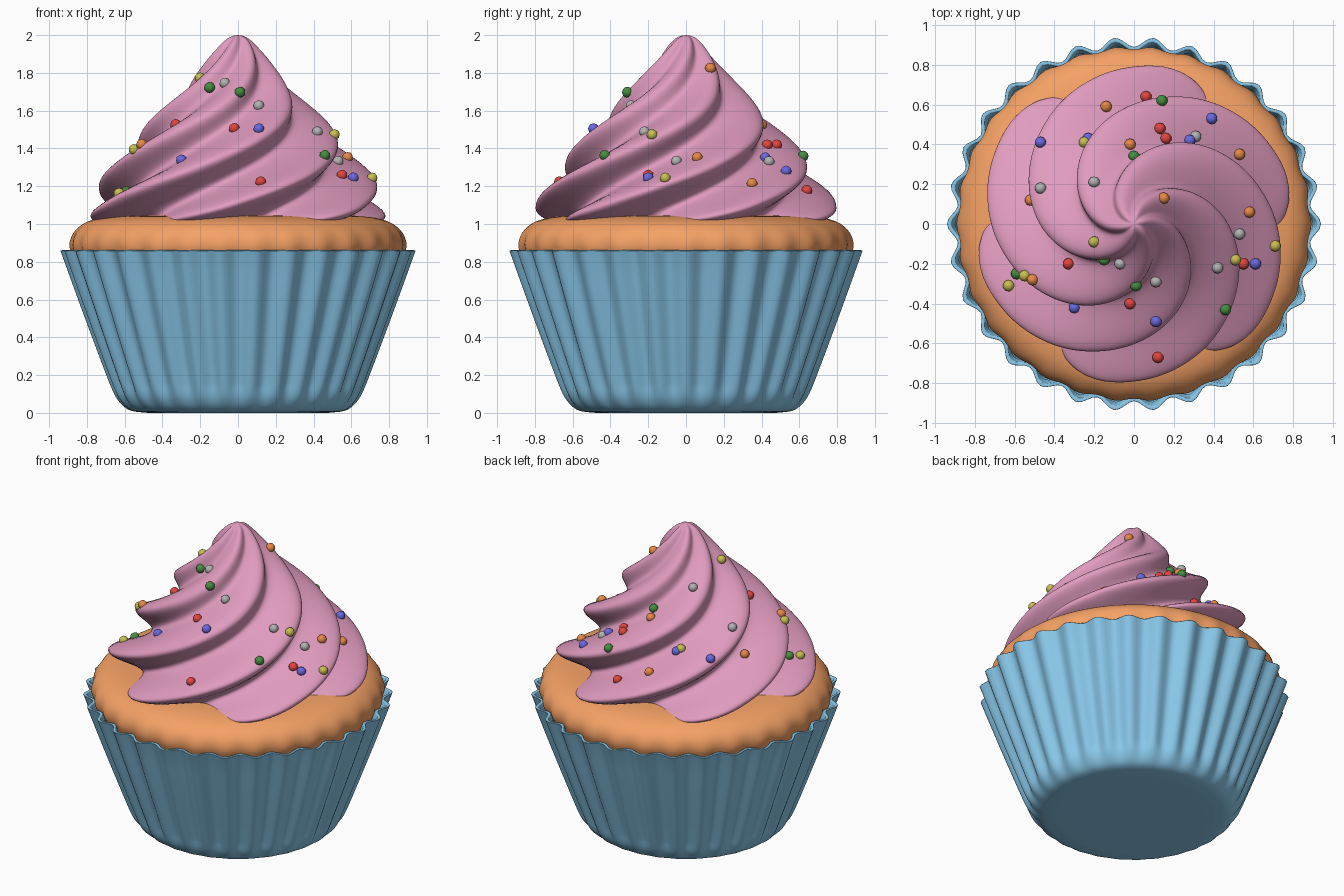
import bpy, bmesh
from math import sin, cos, pi, radians
from mathutils import Vector, Matrix
from mathutils.bvhtree import BVHTree

if "Cube" in bpy.data.objects:
    bpy.data.objects.remove(bpy.data.objects["Cube"])

FLUTES = 30
LOBES = 6


def material(name, rgb):
    m = bpy.data.materials.new(name)
    m.diffuse_color = (*rgb, 1)
    m.use_nodes = True
    m.node_tree.nodes["Principled BSDF"].inputs["Base Color"].default_value = m.diffuse_color
    return m


def finish(name, bm, mat, angle):
    mesh = bpy.data.meshes.new(name)
    bm.to_mesh(mesh)
    bm.free()
    mesh.materials.append(mat)
    ob = bpy.data.objects.new(name, mesh)
    bpy.context.collection.objects.link(ob)
    bpy.ops.object.select_all(action='DESELECT')
    ob.select_set(True)
    bpy.context.view_layer.objects.active = ob
    bpy.ops.object.shade_smooth_by_angle(angle=radians(angle))
    return ob


def smooth_profile(pts, steps):
    """Rounded curve through (radius, height) points."""
    p = [Vector(q) for q in pts]
    seg = [(b - a).normalized() for a, b in zip(p, p[1:])]
    d = [seg[0]] + [(a + b).normalized() for a, b in zip(seg, seg[1:])] + [seg[-1]]
    out = [p[0]]
    for i in range(len(p) - 1):
        h = (p[i + 1] - p[i]).length / 3
        c1, c2 = p[i] + d[i] * h, p[i + 1] - d[i + 1] * h
        for k in range(1, steps + 1):
            t = k / steps
            s = 1 - t
            out.append(p[i] * s**3 + c1 * 3 * s * s * t + c2 * 3 * s * t * t + p[i + 1] * t**3)
    return out


def lathe(name, pts, steps, sides, mat, radius, twist=lambda z: 0, angle=60):
    """Spin a profile; radius(r, z, u) shapes each ring, twist(z) turns it."""
    bm = bmesh.new()
    rings = []
    for r, z in smooth_profile(pts, steps):
        ring = []
        for j in range(sides):
            u = 2 * pi * j / sides
            rr, a = radius(r, z, u), u + twist(z)
            ring.append(bm.verts.new((rr * cos(a), rr * sin(a), z)))
        rings.append(ring)
    for a, b in zip(rings, rings[1:]):
        for j in range(sides):
            k = (j + 1) % sides
            bm.faces.new((a[j], a[k], b[k], b[j]))
    bmesh.ops.remove_doubles(bm, verts=bm.verts, dist=1e-5)
    return finish(name, bm, mat, angle)


# Fluted paper wrapper with a thin rim
def flute(r, z, u):
    amp = 0.025 * min(1, max(0, z) / 0.15) * (0.6 + 0.4 * z / 0.86)
    return r + amp * cos(FLUTES * u)


lathe("wrapper", [(0, 0), (.45, 0), (.5, .002), (.58, .018), (.63, .07), (.665, .16), (.913, .853),
                  (.915, .859), (.907, .861), (.895, .859), (.892, .853), (.875, .8)],
      5, FLUTES * 8, material("wrapper_blue", (.26, .60, .85)), flute)


# Cake with faint flutes pressed in by the wrapper
def cake_side(r, z, u):
    amp = 0.008 * min(1, max(0, (1.0 - z) / 0.12)) * min(1, r / 0.6)
    return r + amp * cos(FLUTES * u)


lathe("cake", [(0, .1), (.5, .1), (.57, .11), (.61, .16), (.865, .82), (.885, .89), (.87, .95),
               (.82, 1.0), (.74, 1.03), (.6, 1.045), (0, 1.05)],
      5, FLUTES * 6, material("cake_orange", (.92, .36, .13)), cake_side)


# Piped frosting: six-lobed star section, tapered and twisted
def lobe(r, z, u):
    return r * (0.865 + 0.135 * cos(LOBES * u))


def swirl(z):
    t = z - 1.05
    return radians(195 + 220 * t - 28 * t * t)


frosting = lathe("frosting", [(0, 1.0), (.68, 1.0), (.76, 1.013), (.802, 1.05), (.79, 1.12), (.74, 1.22),
                              (.665, 1.32), (.575, 1.43), (.485, 1.53), (.395, 1.62), (.295, 1.72),
                              (.205, 1.82), (.12, 1.92), (.06, 1.98), (.03, 1.995), (0, 2.0)],
                 7, LOBES * 32, material("frosting_pink", (.75, .33, .52)), lobe, swirl, 80)

# Sprinkles, dropped onto the frosting at (x, y)
sprinkles = {
    "red": ((.75, .06, .05), [(.06, .64), (.13, .48), (.16, .43), (-.33, -.2), (-.02, -.4), (.12, -.67), (.55, -.2)]),
    "green": ((.06, .27, .05), [(.14, .62), (0, .34), (-.15, -.18), (.01, -.31), (-.59, -.25), (.46, -.43)]),
    "blue": ((.14, .14, .75), [(-.47, .41), (-.23, .43), (.39, .53), (.28, .42), (.61, -.2), (-.3, -.42), (.11, -.49)]),
    "orange": ((.80, .25, .06), [(-.14, .59), (-.02, .4), (.53, .35), (.58, .06), (.15, .13), (-.52, .12), (-.51, -.28)]),
    "yellow": ((.58, .52, .08), [(-.25, .41), (-.2, -.09), (-.63, -.31), (-.55, -.26), (.51, -.18), (.71, -.11)]),
    "silver": ((.45, .45, .45), [(-.47, .18), (-.2, .21), (.31, .44), (.53, -.05), (.42, -.22), (-.07, -.2), (.11, -.29)]),
}
tree = BVHTree.FromPolygons([v.co for v in frosting.data.vertices],
                            [tuple(p.vertices) for p in frosting.data.polygons])
for colour, (rgb, spots) in sprinkles.items():
    bm = bmesh.new()
    for x, y in spots:
        hit = tree.ray_cast(Vector((x, y, 3)), Vector((0, 0, -1)))[0]
        if hit:
            bmesh.ops.create_icosphere(bm, subdivisions=2, radius=0.029,
                                       matrix=Matrix.Translation(hit + Vector((0, 0, .005))))
    finish(colour + "_sprinkles", bm, material("sprinkle_" + colour, rgb), 60)
